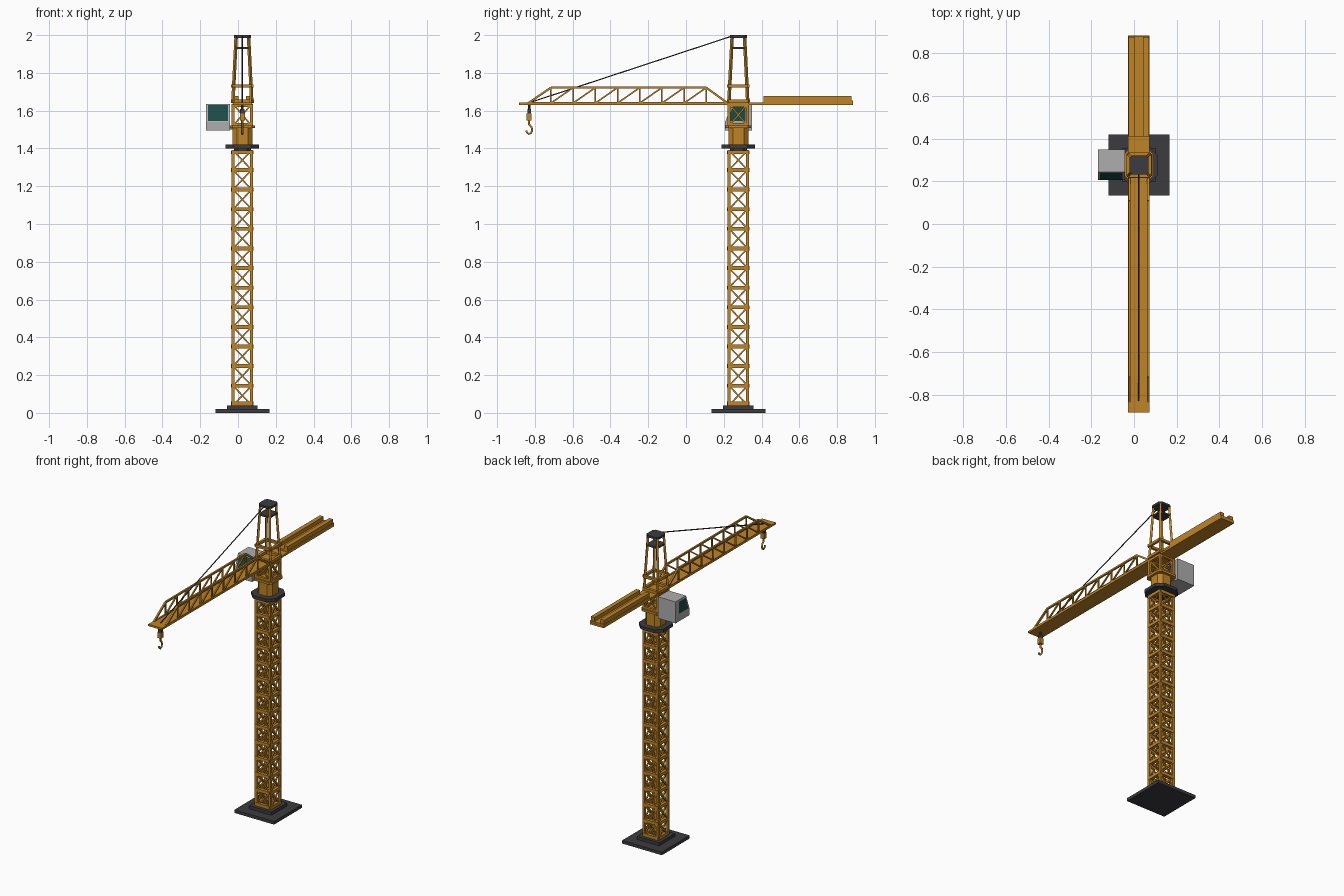
import bpy, bmesh, math
from mathutils import Vector, Matrix

if "Cube" in bpy.data.objects:
    bpy.data.objects.remove(bpy.data.objects["Cube"])

CX, CY = 0.023, 0.277   # mast axis


def material(name, rgb):
    m = bpy.data.materials.new(name)
    m.diffuse_color = (*rgb, 1)
    m.use_nodes = True
    m.node_tree.nodes["Principled BSDF"].inputs["Base Color"].default_value = m.diffuse_color
    return m


ORANGE = material("orange_paint", (0.52, 0.23, 0.02))
DARK = material("dark_steel", (0.045, 0.045, 0.05))
GREY = material("cab_grey", (0.42, 0.42, 0.42))
GLASS = material("tinted_glass", (0.01, 0.07, 0.06))


def finish(name, bm, mat):
    bmesh.ops.recalc_face_normals(bm, faces=bm.faces)
    me = bpy.data.meshes.new(name)
    bm.to_mesh(me)
    bm.free()
    ob = bpy.data.objects.new(name, me)
    me.materials.append(mat)
    bpy.context.collection.objects.link(ob)
    return ob


def add_box(bm, lo, hi):
    lo, hi = Vector(lo), Vector(hi)
    bmesh.ops.create_cube(bm, size=1, matrix=Matrix.Translation((lo + hi) / 2)
                          @ Matrix.Diagonal((*(hi - lo), 1)))


def add_bar(bm, p, q, w, sides=4):
    p, q = Vector(p), Vector(q)
    d = q - p
    rot = d.to_track_quat('Z', 'Y').to_matrix().to_4x4()
    turn = Matrix.Rotation(math.pi / sides, 4, 'Z')
    r = w / 2 / math.cos(math.pi / sides)
    bmesh.ops.create_cone(bm, cap_ends=True, segments=sides, radius1=r, radius2=r,
                          depth=d.length, matrix=Matrix.Translation((p + q) / 2) @ rot @ turn)


def add_slab(bm, half, z0, z1, chamfer=0.0):
    # square plate around the mast, optionally with cut corners
    h, c = half, half - chamfer
    pts = [(c, -h), (h, -c), (h, c), (c, h), (-c, h), (-h, c), (-h, -c), (-c, -h)]
    if chamfer == 0:
        pts = [(h, -h), (h, h), (-h, h), (-h, -h)]
    f = bm.faces.new([bm.verts.new((CX + x, CY + y, z0)) for x, y in pts])
    ext = bmesh.ops.extrude_face_region(bm, geom=[f])
    bmesh.ops.translate(bm, vec=(0, 0, z1 - z0),
                        verts=[v for v in ext['geom'] if isinstance(v, bmesh.types.BMVert)])


def slab(name, half, z0, z1, mat, chamfer=0.0):
    bm = bmesh.new()
    add_slab(bm, half, z0, z1, chamfer)
    return finish(name, bm, mat)


def corners(h):
    return [(CX + sx * h, CY + sy * h) for sx, sy in ((-1, -1), (1, -1), (1, 1), (-1, 1))]


def lattice(name, half, z0, z1, n, leg, rail, brace):
    bm = bmesh.new()
    step = (z1 - z0) / n
    c = corners(half - leg / 2)
    for x, y in c:
        add_box(bm, (x - leg / 2, y - leg / 2, z0), (x + leg / 2, y + leg / 2, z1))
    for i in range(4):
        a, b = c[i], c[(i + 1) % 4]
        for k in range(n + 1):
            z = min(max(z0 + k * step, z0 + rail / 2), z1 - rail / 2)
            add_bar(bm, (*a, z), (*b, z), rail)
            if k < n:
                lo, hi = z0 + k * step, z0 + (k + 1) * step
                add_bar(bm, (*a, lo), (*b, hi), brace)
                add_bar(bm, (*b, lo), (*a, hi), brace)
    return finish(name, bm, ORANGE)


# Base and mast
slab("base_plate", 0.143, 0, 0.02, DARK)
slab("base_step", 0.08, 0.02, 0.04, DARK)
lattice("mast", 0.057, 0.04, 1.39, 13, 0.016, 0.02, 0.008)

# Slewing unit
slab("slewing_neck", 0.045, 1.385, 1.402, DARK, 0.02)
slab("slewing_ring", 0.088, 1.40, 1.42, DARK, 0.04)
slab("slewing_column", 0.053, 1.42, 1.51, ORANGE, 0.024)
slab("slewing_top_plate", 0.067, 1.507, 1.522, ORANGE, 0.015)
lattice("turret_frame", 0.057, 1.52, 1.635, 1, 0.016, 0.016, 0.008)

# Operator cab with sloped windscreen
X0, X1 = -0.17, -0.043
prof = [(0.207, 1.495), (0.35, 1.495), (0.35, 1.635), (0.243, 1.635), (0.207, 1.54)]
bm = bmesh.new()
f = bm.faces.new([bm.verts.new((X0, y, z)) for y, z in prof])
ext = bmesh.ops.extrude_face_region(bm, geom=[f])
bmesh.ops.translate(bm, vec=(X1 - X0, 0, 0),
                    verts=[v for v in ext['geom'] if isinstance(v, bmesh.types.BMVert)])
finish("cab", bm, GREY)
bm = bmesh.new()
bm.faces.new([bm.verts.new(p) for p in (
    (X0 + .01, .2065, 1.545), (X1 - .01, .2065, 1.545), (X1 - .01, .2385, 1.63), (X0 + .01, .2385, 1.63))])
for x in (X0 - 0.001, X1 + 0.001):
    bm.faces.new([bm.verts.new((x, y, z)) for y, z in (
        (.22, 1.545), (.315, 1.545), (.315, 1.622), (.247, 1.622))])
finish("cab_windows", bm, GLASS)
bm = bmesh.new()
add_box(bm, (X1, 0.24, 1.50), (CX - 0.05, 0.32, 1.52))
finish("cab_bracket", bm, ORANGE)

# Deck running the whole length of both arms
bm = bmesh.new()
add_box(bm, (CX - 0.05, -0.885, 1.63), (CX + 0.05, 0.885, 1.642))
finish("jib_deck", bm, ORANGE)

# Jib side trusses
bm = bmesh.new()
Z0, Z1, N = 1.64, 1.722, 7
ys = [-0.715 + i * 0.1175 for i in range(N + 1)]
for x in (CX - 0.044, CX + 0.044):
    add_bar(bm, (x, -0.835, Z0), (x, 0.22, Z0), 0.011)
    add_bar(bm, (x, ys[0], Z1), (x, ys[-1], Z1), 0.011)
    add_bar(bm, (x, -0.835, Z0), (x, ys[0], Z1), 0.011)
    add_bar(bm, (x, 0.22, Z0), (x, ys[-1], Z1), 0.011)
    for i, y in enumerate(ys):
        add_bar(bm, (x, y, Z0), (x, y, Z1), 0.008)
        if i < N:
            add_bar(bm, (x, y, Z0), (x, ys[i + 1], Z1), 0.008)
finish("jib_truss", bm, ORANGE)

# Counterweight trough on the rear arm
bm = bmesh.new()
add_box(bm, (CX - 0.05, 0.41, 1.64), (CX + 0.05, 0.883, 1.653))
for s in (-1, 1):
    a, b = sorted((CX + s * 0.048, CX + s * 0.02))
    add_box(bm, (a, 0.41, 1.65), (b, 0.877, 1.678))
finish("counterweight", bm, ORANGE)

# Apex tower
bm = bmesh.new()
for (x, y), (u, v) in zip(corners(0.05), corners(0.033)):
    add_bar(bm, (x, y, 1.64), (u, v, 1.99), 0.013)
lo, hi = corners(0.052), corners(0.046)
for i in range(4):
    j = (i + 1) % 4
    add_bar(bm, (*lo[i], 1.65), (*lo[j], 1.65), 0.018)
    add_bar(bm, (*lo[i], 1.73), (*lo[j], 1.73), 0.016)
finish("apex_frame", bm, ORANGE)
slab("apex_plate", 0.042, 1.926, 1.936, DARK, 0.012)
slab("apex_cap", 0.045, 1.986, 2.0, DARK, 0.014)

# Tie cable from apex to jib tip
bm = bmesh.new()
add_bar(bm, (CX, 0.235, 1.992), (CX, -0.83, 1.642), 0.006, 6)
finish("tie_cable", bm, DARK)

# Hoist rope, block and hook
bm = bmesh.new()
add_bar(bm, (CX, -0.83, 1.632), (CX, -0.83, 1.57), 0.012, 8)
add_box(bm, (CX - 0.012, -0.84, 1.585), (CX + 0.012, -0.82, 1.61))
finish("hoist_rope", bm, DARK)
bm = bmesh.new()
add_box(bm, (CX - 0.013, -0.844, 1.548), (CX + 0.013, -0.818, 1.585))
finish("hook_block", bm, ORANGE)
cu = bpy.data.curves.new("hook", 'CURVE')
cu.dimensions = '3D'
cu.bevel_depth = 0.006
cu.bevel_resolution = 1
cu.use_fill_caps = True
sp = cu.splines.new('POLY')
pts = [(-.831, 1.55), (-.831, 1.528), (-.818, 1.514), (-.814, 1.497),
       (-.820, 1.482), (-.832, 1.477), (-.843, 1.485), (-.845, 1.495)]
sp.points.add(len(pts) - 1)
for p, (y, z) in zip(sp.points, pts):
    p.co = (CX, y, z, 1)
cu.materials.append(ORANGE)
bpy.context.collection.objects.link(bpy.data.objects.new("hook", cu))
